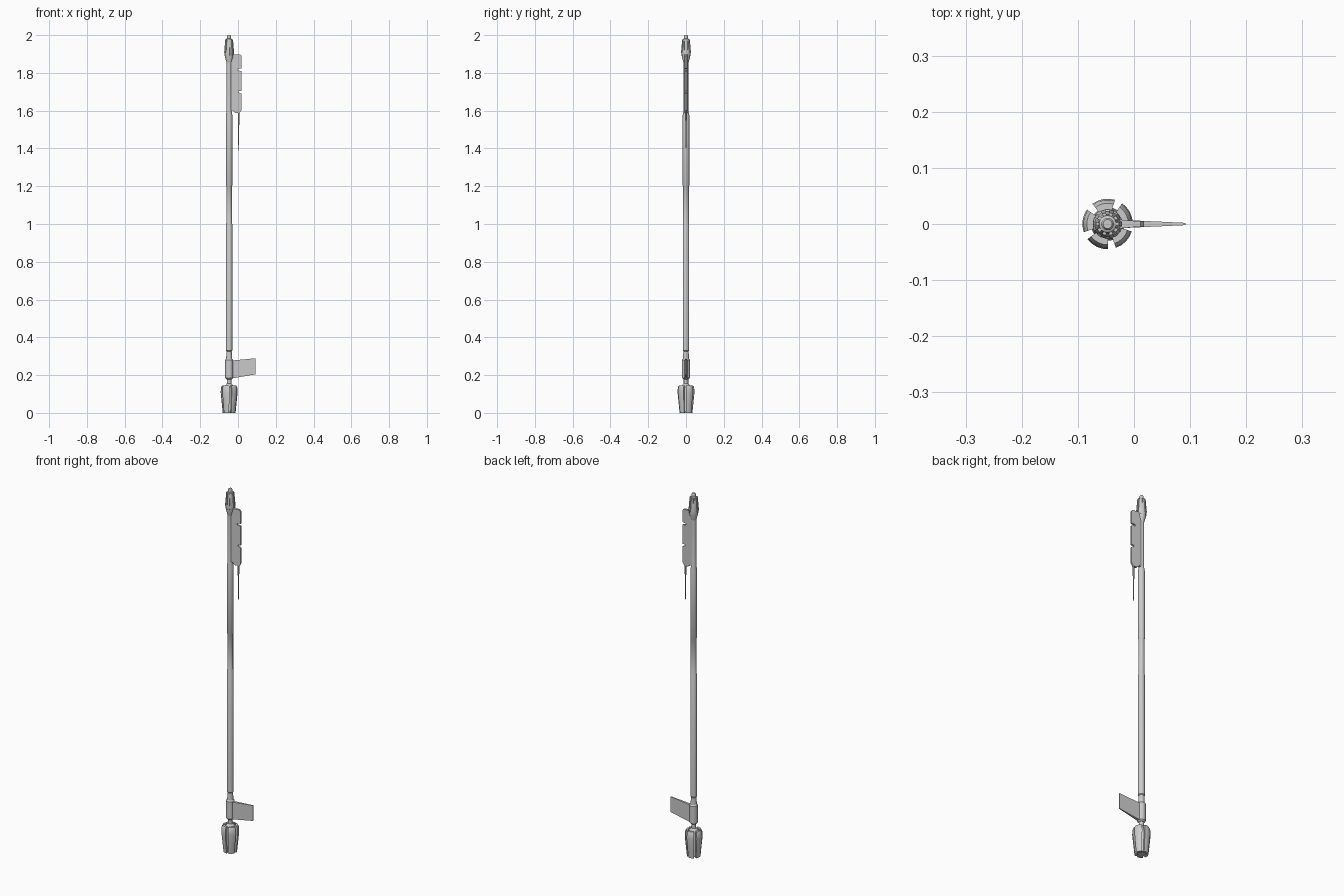
import bpy, bmesh
from math import sin, cos, pi, radians

if "Cube" in bpy.data.objects:
    bpy.data.objects.remove(bpy.data.objects["Cube"])

CX = -0.047  # shaft axis


def finish(name, bm, smooth=True):
    bmesh.ops.recalc_face_normals(bm, faces=bm.faces)
    me = bpy.data.meshes.new(name)
    bm.to_mesh(me)
    bm.free()
    ob = bpy.data.objects.new(name, me)
    bpy.context.collection.objects.link(ob)
    if smooth:
        bpy.context.view_layer.objects.active = ob
        ob.select_set(True)
        bpy.ops.object.shade_smooth_by_angle(angle=radians(30))
        ob.select_set(False)
    return ob


def lathe(name, profile, sides=16):
    """Closed turned solid from (radius, z) pairs."""
    bm = bmesh.new()
    rings = [[bm.verts.new((CX + r * cos(2 * pi * i / sides), r * sin(2 * pi * i / sides), z))
              for i in range(sides)] for r, z in profile]
    for a, b in zip(rings, rings[1:]):
        for i in range(sides):
            j = (i + 1) % sides
            bm.faces.new((a[i], a[j], b[j], b[i]))
    bm.faces.new(rings[0])
    bm.faces.new(rings[-1])
    return finish(name, bm)


def segments(name, count, start, span, rows, steps=4):
    """Ring of curved blocks; rows are (z, inner radius, outer radius)."""
    bm = bmesh.new()
    for k in range(count):
        mid = radians(start + 360 * k / count)
        angs = [mid + radians(span) * (i / steps - 0.5) for i in range(steps + 1)]
        loops = []
        for z, ri, ro in rows:
            pts = [(ro, a) for a in angs] + [(ri, a) for a in reversed(angs)]
            loops.append([bm.verts.new((CX + r * cos(a), r * sin(a), z)) for r, a in pts])
        n = len(loops[0])
        for a, b in zip(loops, loops[1:]):
            for i in range(n):
                j = (i + 1) % n
                bm.faces.new((a[i], a[j], b[j], b[i]))
        for lp in (loops[0], loops[-1]):
            for i in range(steps):
                bm.faces.new((lp[i], lp[i + 1], lp[n - 2 - i], lp[n - 1 - i]))
    return finish(name, bm)


def blade(name, outline, root, tip):
    """Flat XZ outline whose half thickness tapers along x from root to tip."""
    x0, x1 = min(p[0] for p in outline), max(p[0] for p in outline)
    bm = bmesh.new()
    sides = [[bm.verts.new((x, s * (root + (tip - root) * (x - x0) / (x1 - x0)), z))
              for x, z in outline] for s in (-1, 1)]
    for f in sides:
        bm.faces.new(f)
    for i in range(len(outline)):
        j = (i + 1) % len(outline)
        bm.faces.new((sides[0][i], sides[0][j], sides[1][j], sides[1][i]))
    return finish(name, bm, False)


# Shaft with its grips and thinner necks
lathe("shaft", [(0.012, 0.13), (0.012, 0.325), (0.017, 0.33), (0.017, 1.0), (0.015, 1.005),
                (0.015, 1.2), (0.0175, 1.205), (0.0175, 1.575), (0.013, 1.60), (0.013, 1.88)])
lathe("lower_sleeve", [(0.014, 0.178), (0.021, 0.185), (0.021, 0.28), (0.016, 0.287), (0.014, 0.325)])

# Pommel: core and five curved plates
lathe("pommel_core", [(0.026, 0.004), (0.03, 0.11), (0.027, 0.138), (0.012, 0.155)], 20)
segments("pommel_plates", 5, 28, 54,
         [(0.0, 0.02, 0.034), (0.05, 0.022, 0.039), (0.11, 0.026, 0.045),
          (0.135, 0.026, 0.043), (0.146, 0.026, 0.037)])

# Head: flared body, ribs and stepped tip
lathe("head_body", [(0.014, 1.855), (0.022, 1.885), (0.0235, 1.91), (0.020, 1.93), (0.018, 1.965),
                    (0.015, 1.98), (0.011, 1.982), (0.011, 1.995), (0.008, 2.0)], 20)
segments("head_ribs", 10, 0, 20, [(1.89, 0.015, 0.0235), (1.91, 0.015, 0.026),
                                  (1.94, 0.015, 0.0235), (1.978, 0.013, 0.0205)], 2)

# Lower fin
blade("lower_fin", [(-0.035, 0.182), (0.092, 0.204), (0.092, 0.289), (-0.035, 0.277)], 0.008, 0.002)

# Upper blade with two notches in its outer edge
blade("upper_blade", [(-0.037, 1.60), (-0.027, 1.60), (-0.016, 1.588), (0.008, 1.588), (0.018, 1.602),
                      (0.018, 1.69), (0.003, 1.697), (0.003, 1.705), (0.018, 1.703),
                      (0.018, 1.81), (-0.003, 1.813), (-0.003, 1.821), (0.018, 1.823),
                      (0.018, 1.89), (0.012, 1.898), (-0.037, 1.898)], 0.009, 0.004)

# Spike hanging under the blade
spike = lathe("spike", [(0.001, 1.39), (0.0025, 1.45), (0.004, 1.55), (0.004, 1.60)], 8)
spike.location.x = 0.003 - CX
